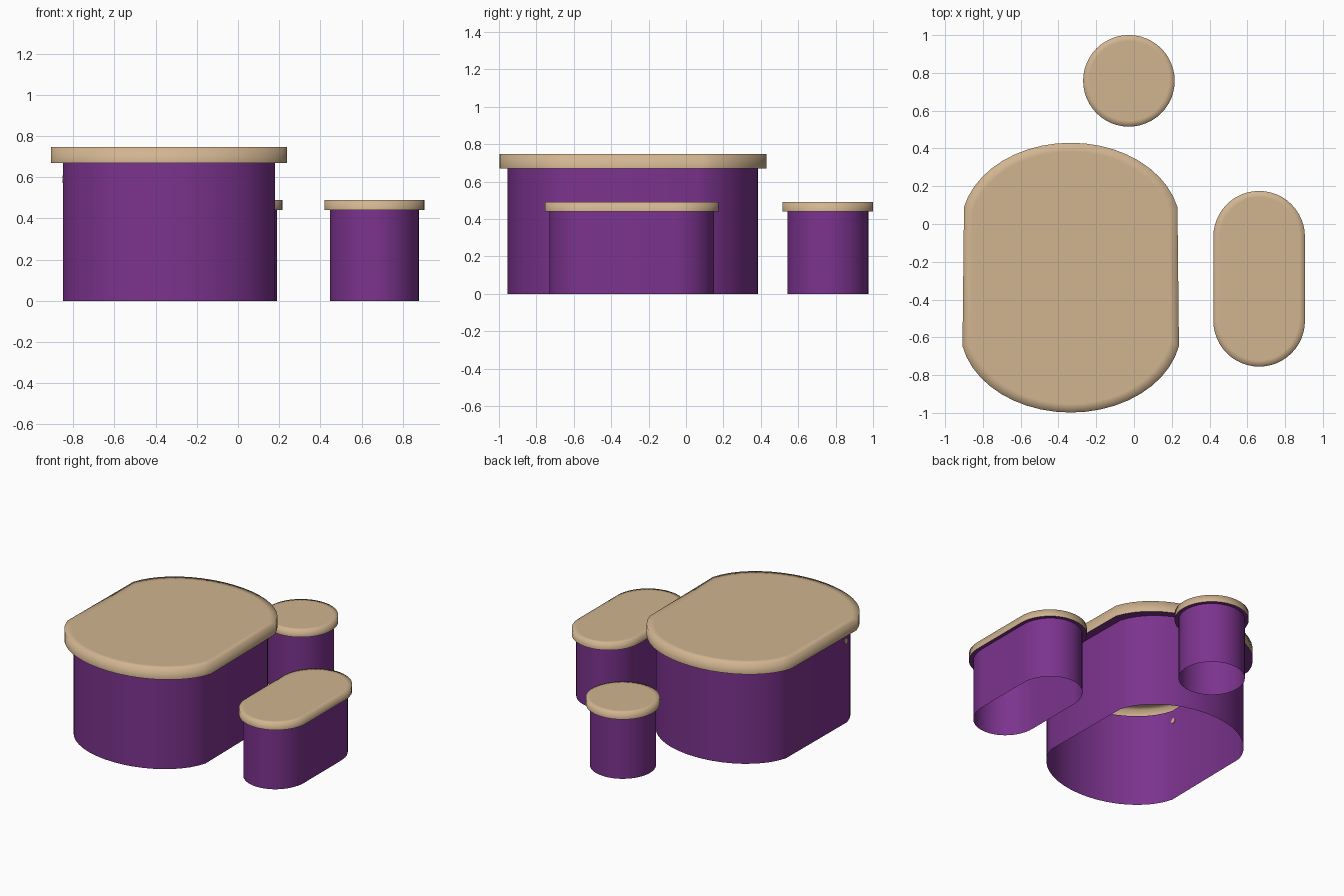
import bpy, bmesh, math
from mathutils import Matrix

if "Cube" in bpy.data.objects:
    bpy.data.objects.remove(bpy.data.objects["Cube"])


def material(name, rgb):
    m = bpy.data.materials.new(name)
    m.diffuse_color = (*rgb, 1)
    m.use_nodes = True
    m.node_tree.nodes["Principled BSDF"].inputs["Base Color"].default_value = m.diffuse_color
    return m


TAN = material("tan top", (0.64, 0.46, 0.28))
PURPLE = material("purple base", (0.20, 0.033, 0.27))


def stadium(r, half_len, n=24):
    """Outline with round ends, running along y (a circle if half_len == r)."""
    d = half_len - r
    pts = []
    for s in (1, -1):
        for i in range(n + 1):
            if d < 1e-6 and i == n:
                continue
            a = math.pi * i / n
            pts.append((s * r * math.cos(a), s * (d + r * math.sin(a))))
    return pts


def barrel(n=20):
    """Large outline: shallow elliptical ends cut off by nearly straight sides."""
    pts = []
    for s, a, edge, yc in ((1, 0.58, 0.565, 0.275), (-1, 0.585, 0.573, -0.273)):
        t0 = math.asin(edge / a)
        for i in range(n + 1):
            t = t0 - 2 * t0 * i / n
            pts.append((s * a * math.sin(t), yc + s * 0.44 * math.cos(t)))
    return pts


def scaled(pts, sx, sy):
    return [(x * sx, y * sy) for x, y in pts]


def shell(name, rings, centre, mat, cap, angle):
    """Loft a list of (outline, z) rings; optionally cap the last one."""
    bm = bmesh.new()
    loops = [[bm.verts.new((x + centre[0], y + centre[1], z)) for x, y in pts]
             for pts, z in rings]
    for a, b in zip(loops, loops[1:]):
        for i in range(len(a)):
            j = (i + 1) % len(a)
            bm.faces.new((a[i], a[j], b[j], b[i]))
    if cap:
        bm.faces.new(loops[-1])
    me = bpy.data.meshes.new(name)
    bm.to_mesh(me)
    bm.free()
    ob = bpy.data.objects.new(name, me)
    bpy.context.collection.objects.link(ob)
    me.materials.append(mat)
    bpy.ops.object.select_all(action='DESELECT')
    ob.select_set(True)
    bpy.context.view_layer.objects.active = ob
    if angle is None:
        bpy.ops.object.shade_smooth()
    else:
        bpy.ops.object.shade_smooth_by_angle(angle=math.radians(angle))


def table(name, lid, centre, body_scale, inset, z_body, z_top):
    body = scaled(lid, *body_scale)
    inner = scaled(lid, *inset)
    # open-bottomed base with a flange under the overhanging top
    shell(name + "_base", [(body, 0), (body, z_body), (lid, z_body)],
          centre, PURPLE, False, 35)
    # top with a soft-shaded rim
    shell(name + "_top", [(lid, z_body), (lid, z_top), (inner, z_top)],
          centre, TAN, True, None)


# large table, long stool, round stool
table("large_table", barrel(), (-0.335, -0.285), (0.897, 0.938), (0.92, 0.935), 0.67, 0.748)
table("long_stool", stadium(0.2425, 0.465), (0.6625, -0.29), (0.893, 0.946), (0.87, 0.93), 0.44, 0.49)
table("round_stool", stadium(0.2425, 0.2425), (-0.027, 0.758), (0.893, 0.893), (0.87, 0.87), 0.44, 0.49)

# small round plug on the left wall of the large table
bpy.ops.mesh.primitive_cylinder_add(vertices=16, radius=0.018, depth=0.009,
                                    location=(-0.849, -0.61, 0.59),
                                    rotation=(0, math.pi / 2, 0))
plug = bpy.context.object
plug.name = "wall_plug"
plug.data.materials.append(TAN)
